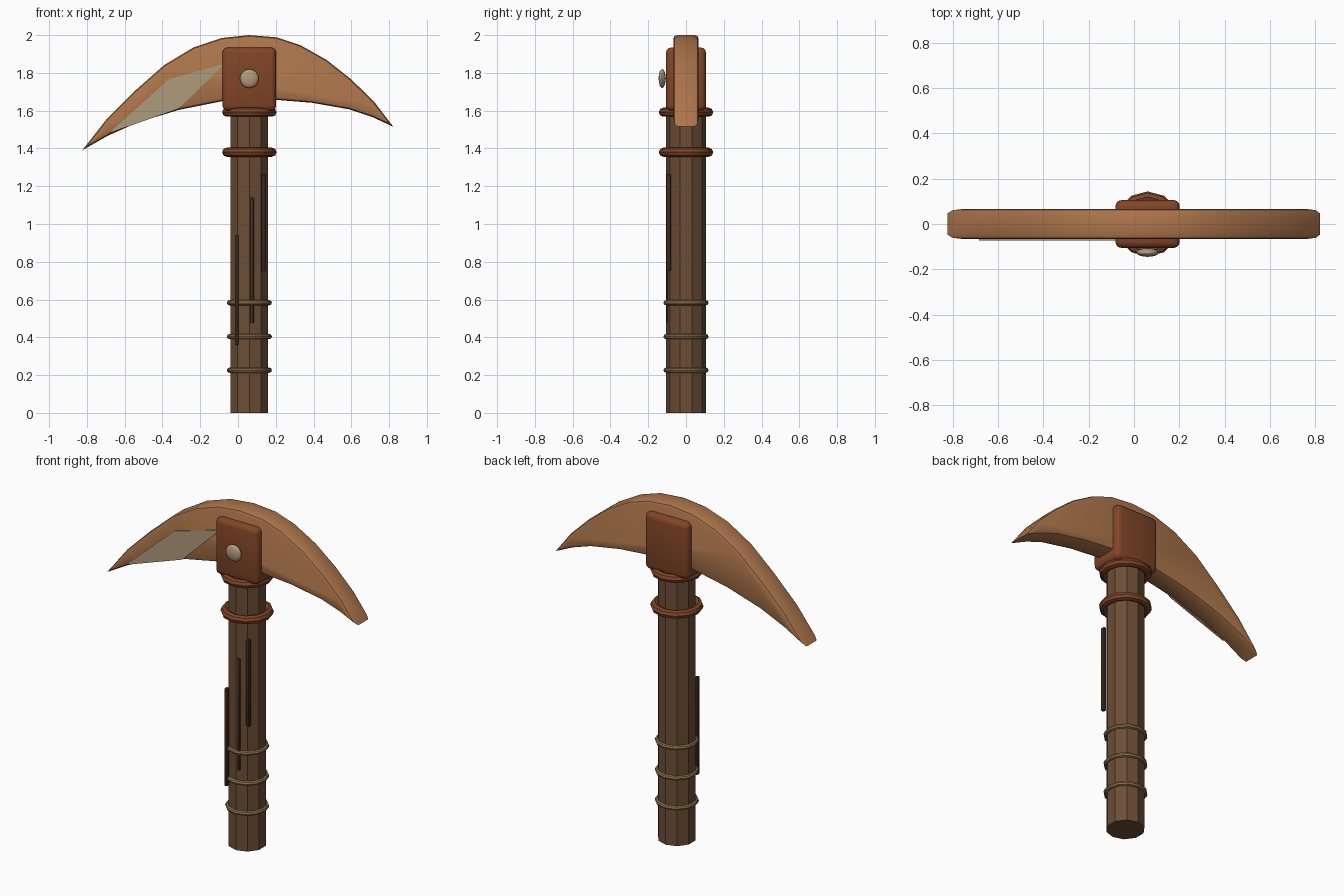
import bpy, bmesh, math

if "Cube" in bpy.data.objects:
    bpy.data.objects.remove(bpy.data.objects["Cube"])

CX = 0.06  # handle axis


def material(name, rgb):
    m = bpy.data.materials.new(name)
    m.diffuse_color = (*rgb, 1)
    m.use_nodes = True
    m.node_tree.nodes["Principled BSDF"].inputs["Base Color"].default_value = m.diffuse_color
    return m


BONE = material("head_tan", (0.42, 0.18, 0.07))
WOOD = material("handle_wood", (0.15, 0.075, 0.035))
LEATHER = material("leather", (0.22, 0.06, 0.02))
EDGE = material("pale_edge", (0.43, 0.33, 0.2))
CORD = material("cord", (0.26, 0.17, 0.07))
GRAIN = material("dark_grain", (0.045, 0.024, 0.015))


def finish(name, mat, smooth=True):
    o = bpy.context.object
    o.name = name
    o.data.materials.append(mat)
    if smooth:
        bpy.ops.object.shade_smooth_by_angle(angle=math.radians(35))
    return o


def box(name, mat, loc, size, bevel, segments=3):
    bpy.ops.mesh.primitive_cube_add(size=1, location=loc)
    bpy.context.object.scale = size
    bpy.ops.object.transform_apply(location=False, rotation=False, scale=True)
    bm = bmesh.new()
    me = bpy.context.object.data
    bm.from_mesh(me)
    bmesh.ops.bevel(bm, geom=bm.edges[:], offset=bevel, segments=segments,
                    profile=0.5, affect='EDGES')
    bm.to_mesh(me)
    bm.free()
    return finish(name, mat)


def ring(name, mat, z, major, minor):
    bpy.ops.mesh.primitive_torus_add(location=(CX, 0, z), major_radius=major, minor_radius=minor,
                                     major_segments=12, minor_segments=8)
    return finish(name, mat)


def slab(name, mat, outline, y0, y1, bevel=0):
    """Extrude an x-z outline from y0 to y1 and round its rims."""
    bm = bmesh.new()
    face = bm.faces.new([bm.verts.new((x, y0, z)) for x, z in outline])
    ext = bmesh.ops.extrude_face_region(bm, geom=[face])["geom"]
    for v in ext:
        if isinstance(v, bmesh.types.BMVert):
            v.co.y = y1
    bmesh.ops.recalc_face_normals(bm, faces=bm.faces[:])
    if bevel:
        rims = [e for e in bm.edges if abs(e.verts[0].co.y - e.verts[1].co.y) < 1e-5]
        bmesh.ops.bevel(bm, geom=rims, offset=bevel, segments=2, profile=0.5, affect='EDGES')
    me = bpy.data.meshes.new(name)
    bm.to_mesh(me)
    bm.free()
    o = bpy.data.objects.new(name, me)
    bpy.context.collection.objects.link(o)
    bpy.ops.object.select_all(action='DESELECT')
    bpy.context.view_layer.objects.active = o
    o.select_set(True)
    return finish(name, mat)


# Ten-sided handle
bpy.ops.mesh.primitive_cylinder_add(vertices=10, radius=0.105, depth=1.72, location=(CX, 0, 0.86))
finish("handle", WOOD)

# Curved pick head, sharp on the left, shorter on the right
upper = [(-0.825, 1.39), (-0.69, 1.562), (-0.54, 1.71), (-0.39, 1.842), (-0.235, 1.935),
         (-0.085, 1.985), (0.06, 2.0), (0.205, 1.988), (0.33, 1.947), (0.47, 1.868),
         (0.60, 1.765), (0.72, 1.648), (0.822, 1.515)]
lower = [(0.71, 1.567), (0.59, 1.607), (0.39, 1.642), (0.205, 1.657), (0.06, 1.66),
         (-0.085, 1.65), (-0.31, 1.605), (-0.53, 1.538), (-0.69, 1.467)]
slab("pick_head", BONE, upper + lower, -0.067, 0.067, 0.02)

# Pale sharpened facet on the front of the left arm
slab("sharpened_facet", EDGE, [(-0.685, 1.48), (-0.365, 1.767), (-0.07, 1.848), (-0.315, 1.61)],
     -0.073, -0.06)

# Socket block and rivet
box("socket_block", LEATHER, (CX, 0, 1.767), (0.284, 0.212, 0.335), 0.028)
bpy.ops.mesh.primitive_uv_sphere_add(segments=16, ring_count=8, radius=0.05,
                                     location=(CX, -0.126, 1.77))
bpy.context.object.scale = (1, 0.38, 1)
bpy.ops.object.transform_apply(location=False, rotation=False, scale=True)
finish("rivet", EDGE)

# Leather collars and cord grip bands
for i, z in enumerate((1.38, 1.592)):
    ring(f"collar_{i + 1}", LEATHER, z, 0.12, 0.024)
for i, z in enumerate((0.226, 0.404, 0.583)):
    ring(f"grip_cord_{i + 1}", CORD, z, 0.106, 0.0135)

# Raised grain strips on the front of the handle
for i, (x, z0, z1) in enumerate(((-0.007, 0.36, 0.94), (0.074, 0.475, 1.14), (0.135, 0.75, 1.265))):
    box(f"grain_strip_{i + 1}", GRAIN, (x, -0.093, (z0 + z1) / 2), (0.02, 0.026, z1 - z0), 0.006, 2)
